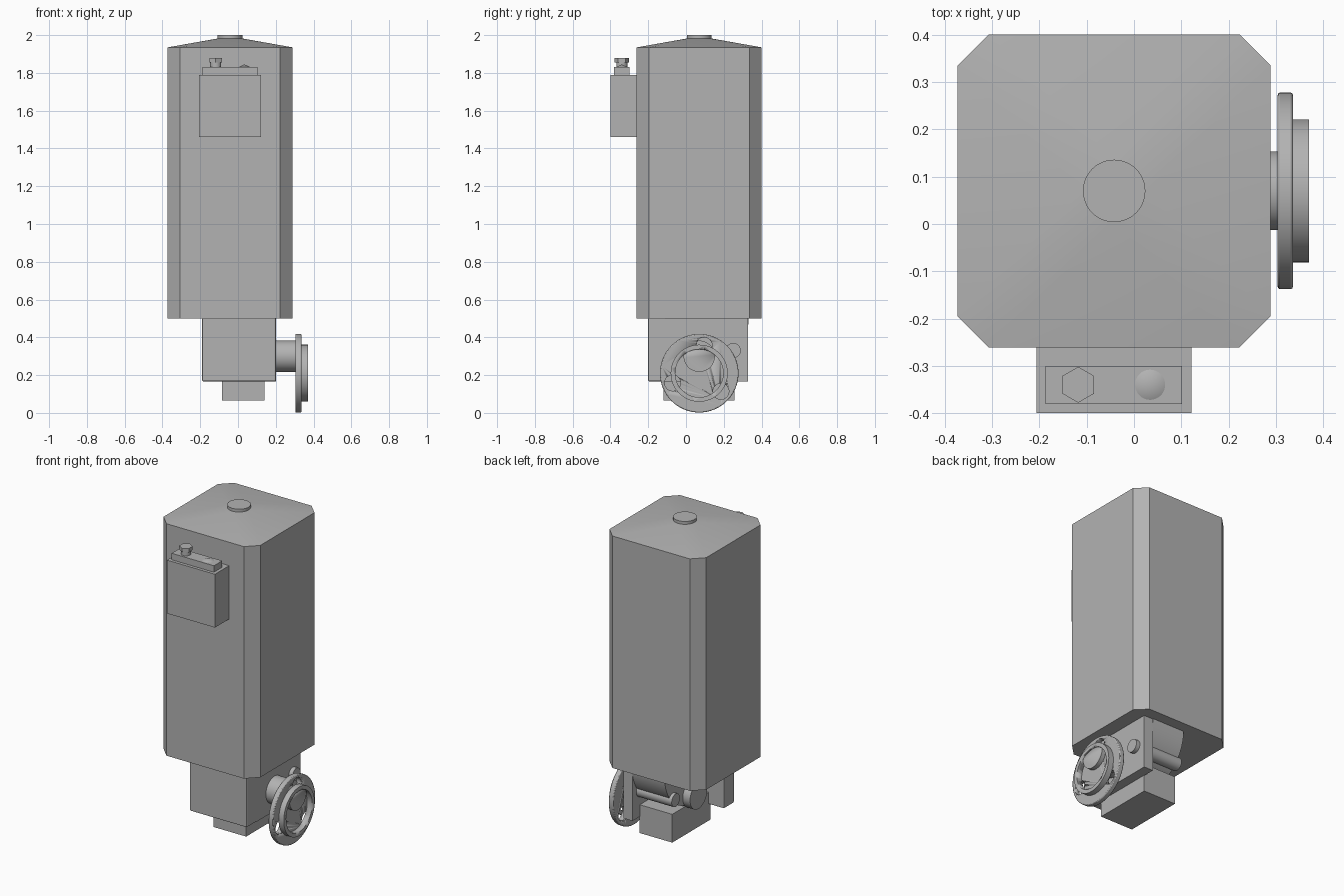
import bpy, bmesh, math
from mathutils import Matrix, Vector

if "Cube" in bpy.data.objects:
    bpy.data.objects.remove(bpy.data.objects["Cube"], do_unlink=True)

# One plain grey paint for the whole unit
grey = bpy.data.materials.new("machine_grey")
grey.use_nodes = True
grey.diffuse_color = (0.45, 0.45, 0.45, 1)
grey.node_tree.nodes["Principled BSDF"].inputs["Base Color"].default_value = (0.45, 0.45, 0.45, 1)

CX, CY = -0.042, 0.07      # cabinet centre
SHAFT_Z, WHEEL_Z = 0.30, 0.21


def finish(name, bm, smooth=True):
    bmesh.ops.recalc_face_normals(bm, faces=bm.faces[:])
    mesh = bpy.data.meshes.new(name)
    bm.to_mesh(mesh)
    bm.free()
    ob = bpy.data.objects.new(name, mesh)
    bpy.context.collection.objects.link(ob)
    mesh.materials.append(grey)
    if smooth:
        bpy.ops.object.select_all(action='DESELECT')
        ob.select_set(True)
        bpy.context.view_layer.objects.active = ob
        bpy.ops.object.shade_smooth_by_angle(angle=math.radians(30))
    return ob


def box(name, x, y, z):
    bm = bmesh.new()
    bmesh.ops.create_cube(bm, size=1)
    for v in bm.verts:
        v.co = [(a + b) / 2 + c * (b - a) for c, (a, b) in zip(v.co, (x, y, z))]
    return finish(name, bm, False)


def cone_z(name, x, y, z0, z1, r0, r1=None, sides=48):
    bm = bmesh.new()
    bmesh.ops.create_cone(bm, cap_ends=True, segments=sides, radius1=r0,
                          radius2=r0 if r1 is None else r1, depth=z1 - z0,
                          matrix=Matrix.Translation((x, y, (z0 + z1) / 2)))
    return finish(name, bm)


def rod_x(name, x0, x1, y, z, r):
    bm = bmesh.new()
    place = Matrix.Translation(((x0 + x1) / 2, y, z)) @ Matrix.Rotation(math.pi / 2, 4, 'Y')
    bmesh.ops.create_cone(bm, cap_ends=True, segments=64, radius1=r, radius2=r,
                          depth=x1 - x0, matrix=place)
    return finish(name, bm)


def boolean(ob, tool, operation):
    mod = ob.modifiers.new(operation.lower(), 'BOOLEAN')
    mod.object, mod.operation, mod.solver = tool, operation, 'EXACT'
    tool.hide_render = True
    tool.hide_viewport = True


def bevel(ob, width, segments):
    mod = ob.modifiers.new("edge", 'BEVEL')
    mod.width, mod.segments = width, segments
    mod.limit_method = 'ANGLE'
    mod.angle_limit = math.radians(40)


# Cabinet with chamfered vertical corners
half, chamfer = 0.331, 0.066
outline = []
for i in range(4):
    turn = Matrix.Rotation(i * math.pi / 2, 3, 'Z')
    for p in ((half, half - chamfer, 0), (half - chamfer, half, 0)):
        outline.append(turn @ Vector(p) + Vector((CX, CY, 0)))
bm = bmesh.new()
base = bm.faces.new([bm.verts.new(p + Vector((0, 0, 0.5))) for p in outline])
ext = bmesh.ops.extrude_face_region(bm, geom=[base])
bmesh.ops.translate(bm, vec=(0, 0, 1.435),
                    verts=[g for g in ext['geom'] if isinstance(g, bmesh.types.BMVert)])
finish("cabinet", bm, False)

# Low roof blending from the cabinet outline to a round top
bm = bmesh.new()
for p in outline:
    bm.verts.new(p + Vector((0, 0, 1.935)))
for i in range(48):
    a = i * math.tau / 48
    bm.verts.new((CX + 0.066 * math.cos(a), CY + 0.066 * math.sin(a), 1.982))
bmesh.ops.convex_hull(bm, input=bm.verts[:])
finish("roof", bm)
cone_z("roof_cap", CX, CY, 1.975, 2.0, 0.066)

# Control box on the front, with its lid, bolt and button
box("control_box", (-0.206, 0.122), (-0.4, -0.255), (1.46, 1.79))
box("control_box_lid", (-0.187, 0.102), (-0.381, -0.3), (1.785, 1.83))
cone_z("bolt_neck", -0.118, -0.34, 1.825, 1.858, 0.029)
cone_z("bolt_head", -0.118, -0.34, 1.855, 1.878, 0.038, sides=6)
cone_z("button", 0.034, -0.34, 1.829, 1.845, 0.034, 0.0)

# Mounting bracket below: front plate and side plate
bevel(box("bracket_front_plate", (-0.19, 0.2), (-0.2, -0.1), (0.167, 0.502)), 0.006, 2)
box("bracket_side_plate", (0.137, 0.2), (-0.11, 0.327), (0.167, 0.502))

# Drum, lower block, main shaft and side pin
rod_x("drum", -0.085, 0.14, CY, 0.502, 0.262)
box("lower_block", (-0.085, 0.14), (-0.12, 0.256), (0.065, 0.24))
rod_x("main_shaft", -0.135, 0.31, CY, SHAFT_Z, 0.083)
rod_x("side_pin", -0.105, 0.225, 0.25, 0.33, 0.04)

# Wheel flange with three through holes
flange = rod_x("wheel_flange", 0.304, 0.336, CY, WHEEL_Z, 0.208)
bevel(flange, 0.005, 2)
for i in range(3):
    a = math.radians(80 + i * 120)
    boolean(flange, rod_x(f"hole_cutter_{i + 1}", 0.25, 0.4, CY + 0.15 * math.cos(a),
                          WHEEL_Z + 0.15 * math.sin(a), 0.042), 'DIFFERENCE')

# Raised ring on the flange
ring = rod_x("wheel_ring", 0.334, 0.37, CY, WHEEL_Z, 0.151)
boolean(ring, rod_x("ring_cutter", 0.3, 0.4, CY, WHEEL_Z, 0.127), 'DIFFERENCE')

# Off-centre boss trimmed to the inside of the ring
boss = rod_x("wheel_boss", 0.33, 0.362, CY, SHAFT_Z, 0.083)
boolean(boss, rod_x("boss_trimmer", 0.3, 0.4, CY, WHEEL_Z, 0.128), 'INTERSECT')
